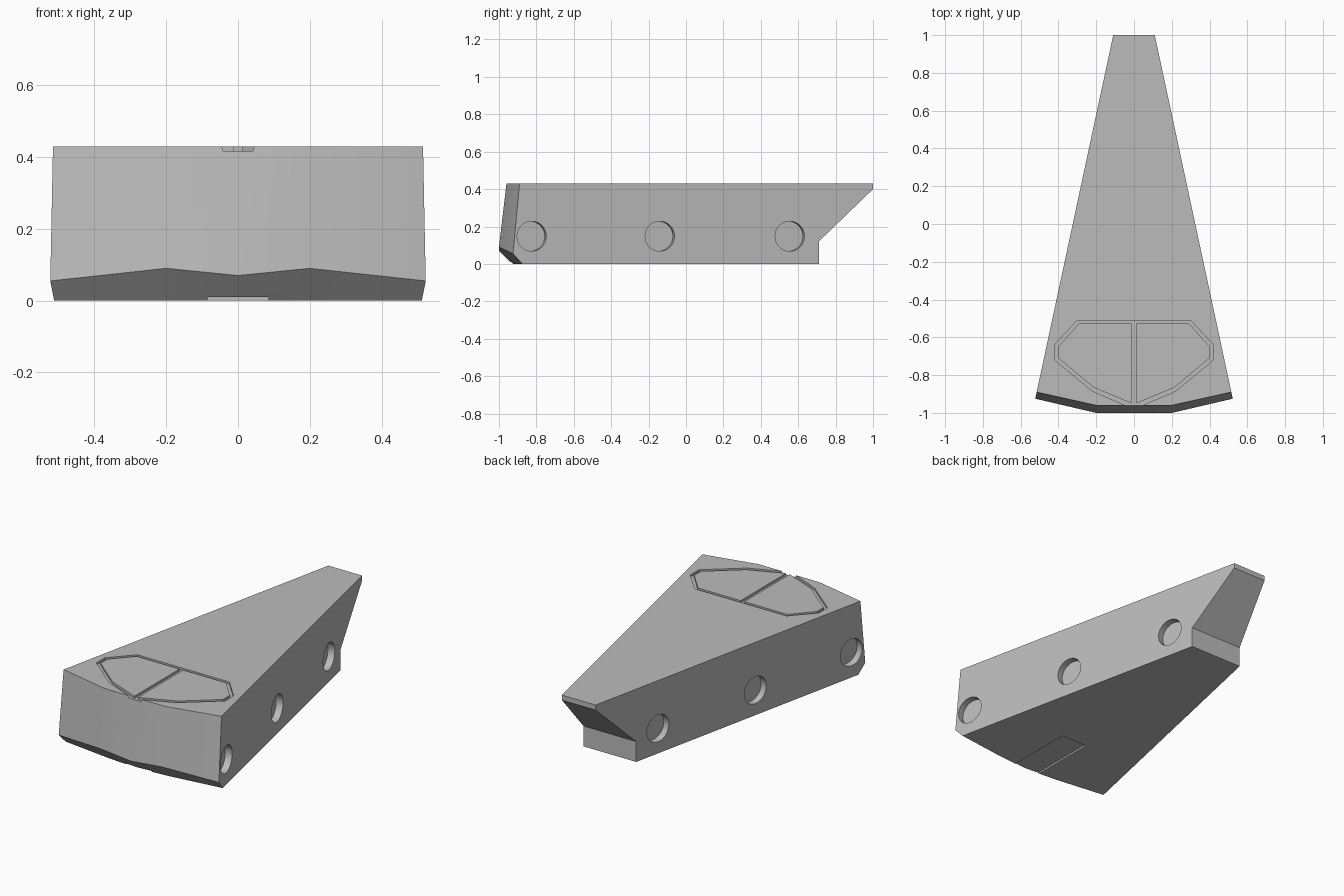
import bpy
import bmesh
from math import atan, cos, sin, pi
from mathutils import Matrix, Vector

cube = bpy.data.objects.get("Cube")
if cube:
    bpy.data.objects.remove(cube, do_unlink=True)

grey = bpy.data.materials.new("hull grey")
grey.use_nodes = True
colour = (0.5, 0.5, 0.5, 1)
grey.diffuse_color = colour
grey.node_tree.nodes["Principled BSDF"].inputs["Base Color"].default_value = colour

TOP = 0.43
SLOPE = 0.2145      # how fast the sides narrow toward the back


def side_x(y):
    return 0.11 + (1 - y) * SLOPE


def finish(bm, name):
    bmesh.ops.recalc_face_normals(bm, faces=bm.faces[:])
    mesh = bpy.data.meshes.new(name)
    bm.to_mesh(mesh)
    bm.free()
    mesh.materials.append(grey)
    ob = bpy.data.objects.new(name, mesh)
    bpy.context.collection.objects.link(ob)
    return ob


def prism(name, outline, z0, z1):
    bm = bmesh.new()
    face = bm.faces.new([bm.verts.new((x, y, z0)) for x, y in outline])
    up = bmesh.ops.extrude_face_region(bm, geom=[face])["geom"]
    moved = [v for v in up if isinstance(v, bmesh.types.BMVert)]
    bmesh.ops.translate(bm, verts=moved, vec=(0, 0, z1 - z0))
    return finish(bm, name)


def cut(target, cutter):
    cutter.hide_render = True
    mod = target.modifiers.new("cut", "BOOLEAN")
    mod.operation = "DIFFERENCE"
    mod.solver = "EXACT"
    mod.object = cutter
    bpy.context.view_layer.objects.active = target
    bpy.ops.object.modifier_apply(modifier=mod.name)
    bpy.data.objects.remove(cutter, do_unlink=True)


# Hull: front columns of (x, y, z) from top to bottom, and back rows of (y, z)
corner = [(-0.89, TOP), (-0.925, 0.055), (-0.875, 0)]
shoulder = [(-0.96, TOP), (-1, 0.09), (-0.915, 0)]
middle = [(-0.96, TOP), (-1, 0.07), (-0.93, 0)]
back = [(1, TOP), (1, 0.40), (0.71, 0.12), (0.71, 0)]

bm = bmesh.new()


def column(points, x=None, sign=1):
    return [bm.verts.new((sign * (side_x(y) if x is None else x), y, z)) for y, z in points]


front = [column(corner, None, -1), column(shoulder, 0.2, -1), column(middle, 0),
         column(shoulder, 0.2), column(corner)]
rear = [column(back, None, -1), column(back)]
for a, b in zip(front, front[1:]):
    for i in range(2):
        bm.faces.new((a[i], b[i], b[i + 1], a[i + 1]))
for i in range(3):
    bm.faces.new((rear[0][i], rear[1][i], rear[1][i + 1], rear[0][i + 1]))
for f, r in ((front[0], rear[0]), (front[-1], rear[1])):
    bm.faces.new(f + r[::-1])
for end in (0, -1):
    bm.faces.new([c[end] for c in front] + [rear[1][end], rear[0][end]])
hull = finish(bm, "hull")

# Recess around the top hatch
half = [(0.30, -0.51), (0.42, -0.64), (0.42, -0.72), (0.22, -0.885), (0.043, -0.961), (0, -0.98)]
outline = half + [(-x, y) for x, y in half[-2::-1]]
cut(hull, prism("hatch_cutter", outline, TOP - 0.013, TOP + 0.1))

# Shallow slot under the nose
slot = [(-0.085, -1.1), (0.085, -1.1), (0.085, -0.52), (-0.085, -0.52)]
cut(hull, prism("slot_cutter", slot, -0.1, 0.01))

# Round side recesses, bored square to each slanted side
angle = atan(SLOPE)
for sign in (-1, 1):
    normal = Vector((sign * cos(angle), sin(angle), 0))
    for y in (-0.825, -0.14, 0.555):
        bm = bmesh.new()
        bmesh.ops.create_cone(bm, cap_ends=True, segments=32, radius1=0.08,
                              radius2=0.08, depth=0.08)
        turn = normal.to_track_quat("Z", "Y").to_matrix().to_4x4()
        place = Matrix.Translation((sign * side_x(y), y, 0.148))
        bmesh.ops.transform(bm, matrix=place @ turn, verts=bm.verts[:])
        cut(hull, finish(bm, "port_cutter"))

bpy.ops.object.select_all(action="DESELECT")
hull.select_set(True)
bpy.context.view_layer.objects.active = hull
bpy.ops.object.shade_smooth_by_angle(angle=pi / 6)

# Two hatch panels, flush with the deck
panel = [(0.012, -0.528), (0.292, -0.528), (0.4, -0.648), (0.4, -0.71), (0.213, -0.866), (0.012, -0.95)]
for name, sign in (("left_hatch_panel", 1), ("right_hatch_panel", -1)):
    prism(name, [(sign * x, y) for x, y in panel], TOP - 0.014, TOP)
